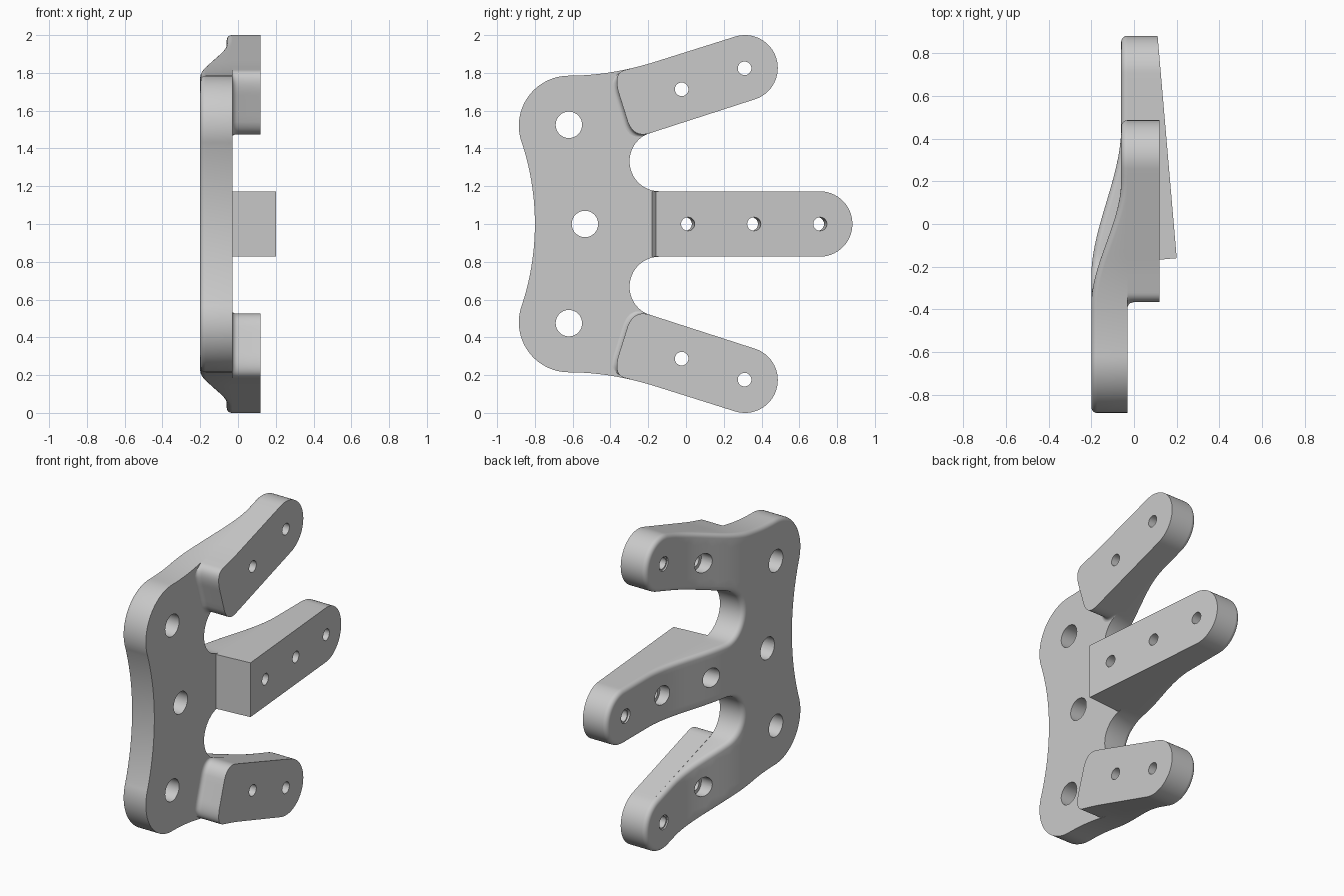
import bpy, bmesh, math
from mathutils import Vector, Matrix
from mathutils.geometry import delaunay_2d_cdt

cube = bpy.data.objects.get("Cube")
if cube:
    bpy.data.objects.remove(cube, do_unlink=True)

SHADE = (0.59, 0.59, 0.59, 1)
grey = bpy.data.materials.new("light grey")
grey.use_nodes = True
grey.diffuse_color = SHADE
grey.node_tree.nodes["Principled BSDF"].inputs["Base Color"].default_value = SHADE

FRONT, BACK, ARM_BACK, FILLET = -0.03, -0.2, -0.06, 0.028
TILT = 0.086                    # slope of the middle pad
STEP = 0.04                     # spacing of points on curved surfaces


def clamp(t):
    return max(0.0, min(1.0, t))


def smooth(a, b, v):
    t = clamp((v - a) / (b - a))
    return t * t * (3 - 2 * t)


def arc(cy, cz, r, a0, a1, n=24):
    return [(cy + r * math.cos(math.radians(a0 + (a1 - a0) * i / n)),
             cz + r * math.sin(math.radians(a0 + (a1 - a0) * i / n))) for i in range(n + 1)]


def curve(p, c, q, n=16):
    return [tuple((1 - t) ** 2 * p[k] + 2 * t * (1 - t) * c[k] + t * t * q[k] for k in (0, 1))
            for t in (i / n for i in range(n + 1))]


def resample(loop):
    """Drop repeated points and split long straight runs."""
    out = []
    for p, q in zip(loop, loop[1:] + loop[:1]):
        d = math.dist(p, q)
        if d > 1e-3:
            n = math.ceil(d / STEP)
            out += [tuple(p[k] + (q[k] - p[k]) * i / n for k in (0, 1)) for i in range(n)]
    return out


def fill(bm, row, grid):
    """Close a ring with triangles, adding inner grid points for a surface that bends."""
    flat = [Vector((v.co.y, v.co.z)) for v in row]
    n = len(flat)
    inner = []
    if grid:
        for i in range(-25, 26):
            for j in range(51):
                p = Vector((i * STEP, j * STEP))
                if min((p - q).length for q in flat) > STEP * 0.6:
                    inner.append(p)
    edges = [(i, (i + 1) % n) for i in range(n)]
    pts, _, faces, origin, _, _ = delaunay_2d_cdt(flat + inner, edges, [], 1, 1e-6)
    x, made = row[0].co.x, {}
    for f in faces:
        corners = []
        for k in f:
            if k not in made:
                ring = [o for o in origin[k] if o < n]
                made[k] = row[ring[0]] if ring else bm.verts.new((x, pts[k].x, pts[k].y))
            corners.append(made[k])
        bm.faces.new(corners)


def solid(loop, rings, grid=False):
    """Stack rings of the loop; each ring maps (y, z, ny, nz) to a point."""
    loop = resample(loop)
    n = len(loop)
    bm = bmesh.new()
    stack = []
    for ring in rings:
        row = []
        for i, (y, z) in enumerate(loop):
            a, b = loop[i - 1], loop[(i + 1) % n]
            t = Vector((b[0] - a[0], b[1] - a[1])).normalized()
            row.append(bm.verts.new(ring(y, z, t.y, -t.x)))
        stack.append(row)
    for lo, hi in zip(stack, stack[1:]):
        for i in range(n):
            j = (i + 1) % n
            bm.faces.new((lo[i], lo[j], hi[j], hi[i]))
    fill(bm, stack[0], False)
    fill(bm, stack[-1], grid)
    return bm


def finish(name, bm):
    bmesh.ops.recalc_face_normals(bm, faces=bm.faces)
    mesh = bpy.data.meshes.new(name)
    bm.to_mesh(mesh)
    bm.free()
    mesh.materials.append(grey)
    ob = bpy.data.objects.new(name, mesh)
    bpy.context.collection.objects.link(ob)
    return ob


# Shared outline pieces, lower half
left_edge = arc(-2.174, 1, 1.374, 0, -18.2)
corner = arc(-0.62, 0.48, 0.265, 161.8, 270)
lower_edge = curve((-0.62, 0.215), (-0.394, 0.215), (-0.15, 0.137))
arm_end = arc(0.312, 0.174, 0.174, -107.6, 72.4, 32)
notch = arc(-0.14, 0.668, 0.159, 252.4, 90)
middle_end = arc(0.708, 1, 0.173, -90, 0)

# Base plate with three arms whose back sweeps forward
half = left_edge + corner + lower_edge + arm_end + notch + middle_end
outline = half + [(y, 2 - z) for y, z in reversed(half)]


def back_ring(a):
    inset, dx = FILLET * (1 - math.cos(a)), FILLET * (1 - math.sin(a))
    return lambda y, z, ny, nz: (BACK + dx, y - ny * inset, z - nz * inset)


rings = [lambda y, z, ny, nz: (FRONT, y, z)]
rings += [back_ring(math.pi / 2 * i / 5) for i in range(6)]
bm = solid(outline, rings, grid=True)
for v in bm.verts:
    if v.co.x < FRONT - 0.01:
        y, outer = v.co.y, smooth(0.17, 0.45, abs(v.co.z - 1))
        sweep = (1 - outer) * smooth(-0.25, 0.45, y) + outer * smooth(-0.38, 0.2, y)
        v.co.x += (ARM_BACK - BACK) * sweep
parts = [finish("base_plate", bm)]

# Outer pads, flared at the foot on the inner end
pad = [p for p in lower_edge if p[0] > -0.3] + arm_end
pad += curve((-0.19, 0.519), (-0.275, 0.546), (-0.308, 0.46))
pad += curve((-0.352, 0.32), (-0.392, 0.2), (-0.32, 0.184))


def foot_ring(a):
    out, x = 0.025 * (1 - math.sin(a)), FRONT + 0.03 * (1 - math.cos(a))

    def ring(y, z, ny, nz):
        w = out * clamp((-0.2 - y) / 0.08) * clamp((0.8 - abs(z - 1)) / 0.05)
        return (x, y + ny * w, z + nz * w)
    return ring


pad_rings = [foot_ring(math.pi / 2 * i / 5) for i in range(6)]
pad_rings.append(lambda y, z, ny, nz: (0.12, y, z))
for name, flip in (("lower_pad", False), ("upper_pad", True)):
    bm = solid(pad, pad_rings)
    if flip:
        for v in bm.verts:
            v.co.z = 2 - v.co.z
    parts.append(finish(name, bm))

# Middle pad, a wedge thinning towards the tip
wedge = [(-0.18, 1.173), (-0.18, 0.827)] + middle_end + arc(0.708, 1, 0.173, 0, 90)
bm = solid(wedge, [lambda y, z, ny, nz: (FRONT, y, z), lambda y, z, ny, nz: (0.2, y, z)])
for v in bm.verts:
    if v.co.x > 0:
        if v.co.y < -0.17:
            v.co.y = -0.16
        v.co.x -= TILT * (v.co.y + 0.16)
parts.append(finish("middle_pad", bm))

# Drilled holes and rear counterbores
through, bores = bmesh.new(), bmesh.new()


def drill(bm, y, z, r, x0, x1, front=0.0, tilt=0.0):
    axis = Vector((1, tilt, 0)).normalized()
    mid = Vector((front, y, z)) + axis * ((x0 + x1) / 2)
    mat = Matrix.Translation(mid) @ axis.to_track_quat('Z', 'Y').to_matrix().to_4x4()
    bmesh.ops.create_cone(bm, cap_ends=True, segments=40, radius1=r, radius2=r,
                          depth=x1 - x0, matrix=mat)


for y, z in ((-0.62, 0.475), (-0.535, 1), (-0.62, 1.525)):
    drill(through, y, z, 0.07, -0.4, 0.2)
for y, z, r in ((-0.023, 0.287, 0.06), (0.31, 0.176, 0.045)):
    for hz in (z, 2 - z):
        drill(through, y, hz, 0.036, -0.4, 0.4)
        drill(bores, y, hz, r, -0.4, -0.05)
for y, r in ((0.01, 0.06), (0.36, 0.06), (0.71, 0.045)):
    front = 0.2 - TILT * (y + 0.16)
    drill(through, y, 1, 0.036, -0.5, 0.2, front, TILT)
    drill(bores, y, 1, r, -0.5, -0.176, front, TILT)

cutters = [finish("hole_cutter", through), finish("counterbore_cutter", bores)]
for c in cutters:
    c.hide_render = True
for ob in parts:
    for c in cutters:
        mod = ob.modifiers.new(c.name, 'BOOLEAN')
        mod.operation, mod.solver, mod.object = 'DIFFERENCE', 'EXACT', c
bpy.context.view_layer.update()
graph = bpy.context.evaluated_depsgraph_get()
meshes = [bpy.data.meshes.new_from_object(ob.evaluated_get(graph)) for ob in parts]
for ob, mesh in zip(parts, meshes):
    ob.modifiers.clear()
    ob.data = mesh
for c in cutters:
    bpy.data.objects.remove(c, do_unlink=True)

# Smooth shading with crisp edges
bpy.ops.object.select_all(action='DESELECT')
for ob in parts:
    ob.select_set(True)
bpy.context.view_layer.objects.active = parts[0]
bpy.ops.object.shade_smooth_by_angle(angle=math.radians(30))
